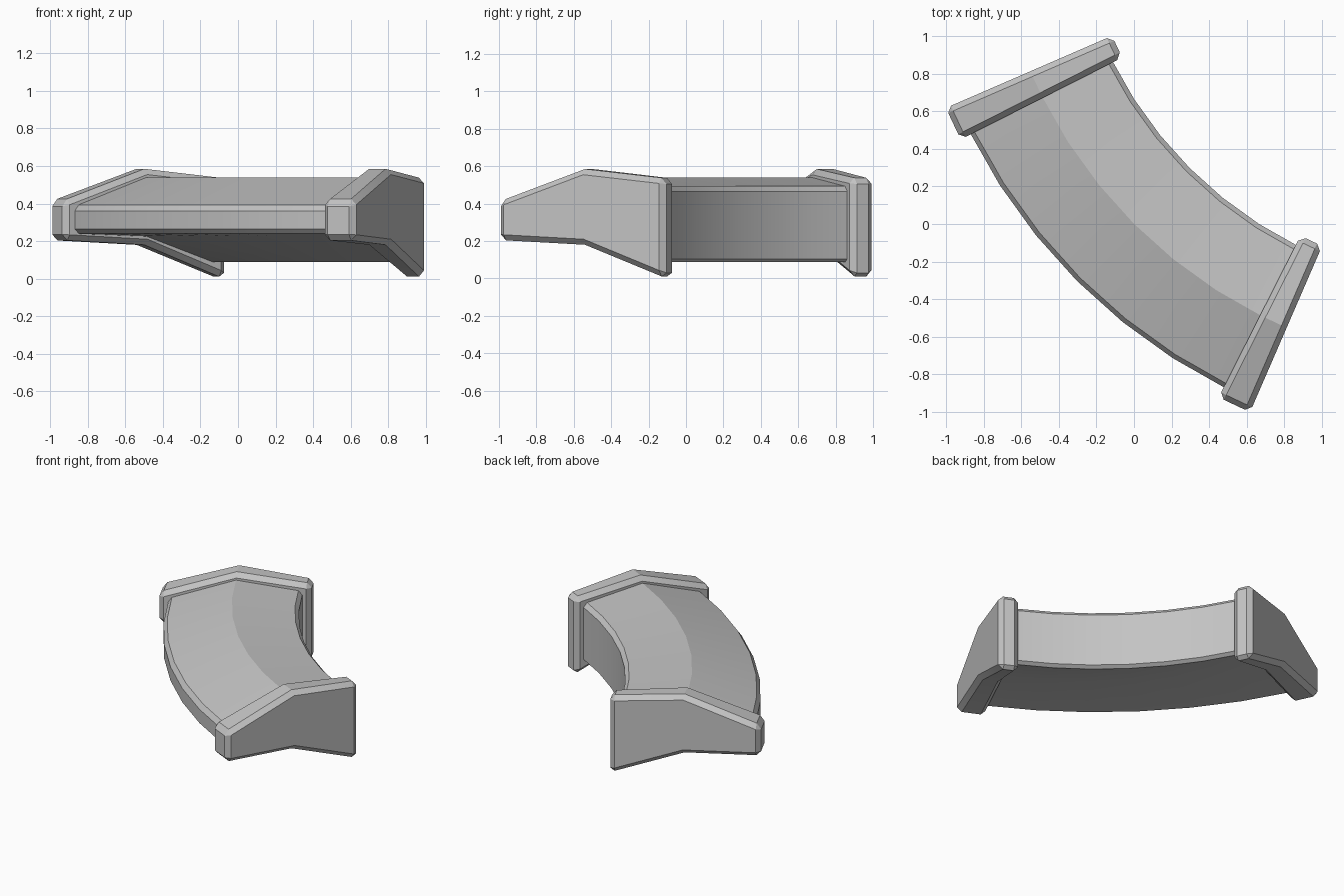
import bpy, bmesh
from math import radians, sin, cos

cube = bpy.data.objects.get("Cube")
if cube:
    bpy.data.objects.remove(cube, do_unlink=True)

grey = bpy.data.materials.new("plain_grey")
grey.use_nodes = True
colour = (0.55, 0.55, 0.55, 1)
grey.diffuse_color = colour
grey.node_tree.nodes["Principled BSDF"].inputs["Base Color"].default_value = colour

CENTRE = 1.86   # bend centre lies on the x = y diagonal
MIDDLE = 225    # direction from the bend centre to the middle of the bend


def sweep(name, profile, angles, bevel):
    """Sweep a (radius, height) profile around the bend centre."""
    bm = bmesh.new()
    rings = []
    for a in angles:
        t = radians(MIDDLE + a)
        rings.append([bm.verts.new((CENTRE + r * cos(t), CENTRE + r * sin(t), z))
                      for r, z in profile])
    n = len(profile)
    for a, b in zip(rings, rings[1:]):
        for i in range(n):
            j = (i + 1) % n
            bm.faces.new((a[i], a[j], b[j], b[i]))
    bm.faces.new(rings[0])
    bm.faces.new(rings[-1])
    bmesh.ops.recalc_face_normals(bm, faces=bm.faces)
    mesh = bpy.data.meshes.new(name)
    bm.to_mesh(mesh)
    bm.free()
    mesh.materials.append(grey)
    obj = bpy.data.objects.new(name, mesh)
    bpy.context.collection.objects.link(obj)

    # chamfer the outer corners, leaving the shallow ridges alone
    mod = obj.modifiers.new("chamfer", 'BEVEL')
    mod.width = bevel
    mod.segments = 1
    mod.limit_method = 'ANGLE'
    mod.angle_limit = radians(35)
    bpy.ops.object.select_all(action='DESELECT')
    obj.select_set(True)
    bpy.context.view_layer.objects.active = obj
    bpy.ops.object.modifier_apply(modifier=mod.name)
    bpy.ops.object.shade_smooth_by_angle(angle=radians(20))
    return obj


# Curved body
STEP = 6.13
body = [(3.06, 0.24), (3.06, 0.385), (2.63, 0.54), (2.21, 0.49), (2.21, 0.08), (2.63, 0.225)]
body_angles = [-19.5] + [STEP * i for i in range(-3, 4)] + [19.5]
sweep("curved_body", body, body_angles, 0.025)

# End flanges, slightly larger than the body
flange = [(3.12, 0.205), (3.12, 0.415), (2.63, 0.585), (2.155, 0.535), (2.155, 0), (2.63, 0.18)]
for name, side in (("left_flange", 1), ("right_flange", -1)):
    sweep(name, flange, [side * 18.15, side * 21.55], 0.03)
